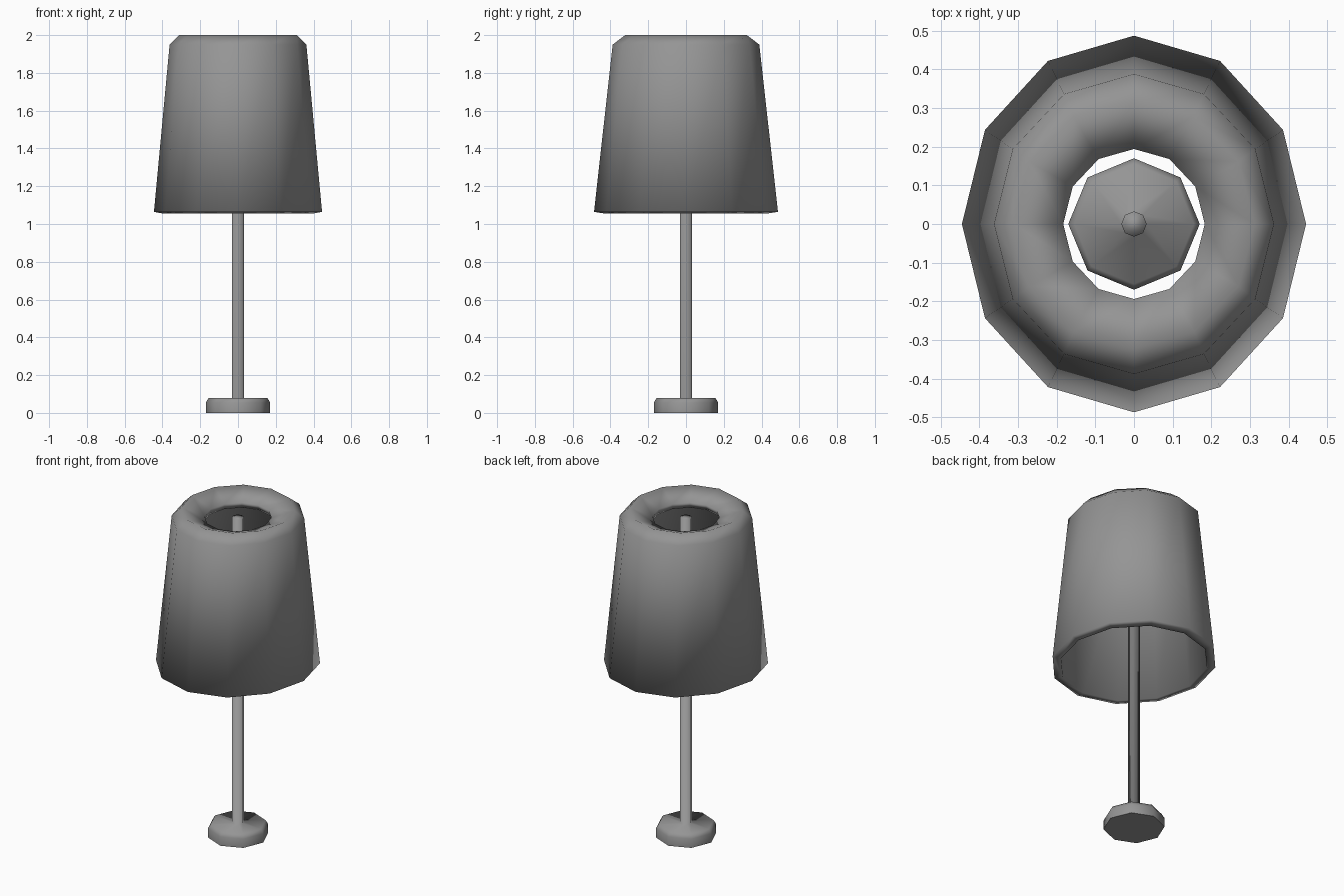
import bpy
import bmesh
from math import cos, sin, tau

cube = bpy.data.objects.get("Cube")
if cube:
    bpy.data.objects.remove(cube, do_unlink=True)

# One plain grey for the whole lamp
grey = bpy.data.materials.new("plain grey")
grey.use_nodes = True
colour = (0.3, 0.3, 0.3, 1)
grey.diffuse_color = colour
grey.node_tree.nodes["Principled BSDF"].inputs["Base Color"].default_value = colour


def lathe(name, profile, sides, ring_shaped=False, inward=False):
    """Sweep (x radius, y radius, height) points round z; join the ends or cap them."""
    bm = bmesh.new()
    angles = [tau * i / sides for i in range(sides)]
    rings = [[bm.verts.new((rx * cos(a), ry * sin(a), height)) for a in angles]
             for rx, ry, height in profile]
    pairs = list(zip(rings, rings[1:]))
    if ring_shaped:
        pairs.append((rings[-1], rings[0]))
    for low, high in pairs:
        for i in range(sides):
            j = (i + 1) % sides
            bm.faces.new((low[i], low[j], high[j], high[i]))
    if not ring_shaped:
        bm.faces.new(rings[-1])
        bottom = bm.faces.new(rings[0][::-1])
    bmesh.ops.recalc_face_normals(bm, faces=bm.faces)
    if inward:
        bmesh.ops.reverse_faces(bm, faces=bm.faces)
    for face in bm.faces:
        face.smooth = True
    if not ring_shaped:
        bottom.smooth = False
        for edge in bottom.edges:
            edge.smooth = False
    mesh = bpy.data.meshes.new(name)
    bm.to_mesh(mesh)
    bm.free()
    mesh.materials.append(grey)
    obj = bpy.data.objects.new(name, mesh)
    bpy.context.collection.objects.link(obj)


# Octagonal foot drawn up into a slim pole
foot = [(0.17, 0), (0.17, 0.055), (0.155, 0.08), (0.033, 0.08), (0.033, 1.95)]
lathe("foot_and_pole", [(r, r, z) for r, z in foot], sides=8)

# Thick, slightly oval shade: outer wall, top dished towards its hole,
# then inner wall; its faces point into the shell
lathe("lampshade",
      [(0.445, 0.487, 1.064), (0.362, 0.388, 1.95), (0.312, 0.322, 2.0),
       (0.183, 0.194, 1.95), (0.19, 0.202, 1.915), (0.29, 0.305, 1.95),
       (0.322, 0.342, 1.925), (0.4, 0.434, 1.056)],
      sides=12, ring_shaped=True, inward=True)
